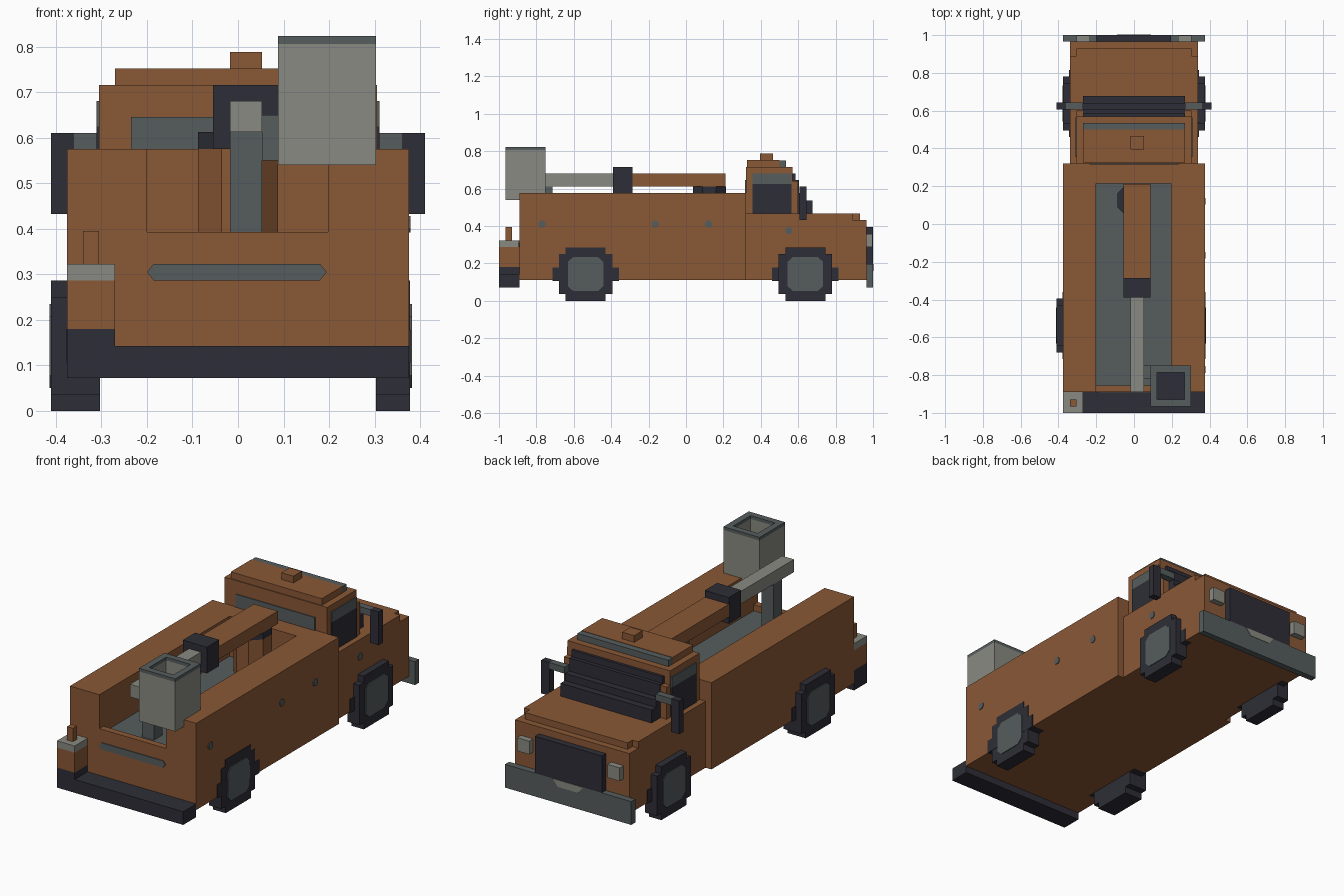
import bpy
import bmesh
import math

cube = bpy.data.objects.get("Cube")
if cube:
    bpy.data.objects.remove(cube, do_unlink=True)


def material(name, rgb):
    m = bpy.data.materials.new(name)
    m.use_nodes = True
    m.diffuse_color = (*rgb, 1)
    m.node_tree.nodes["Principled BSDF"].inputs["Base Color"].default_value = (*rgb, 1)
    return m


ORANGE = material("burnt_orange", (0.254, 0.098, 0.037))
DARK = material("dark_slate", (0.027, 0.027, 0.038))
GREY = material("mid_grey", (0.093, 0.109, 0.109))
LIGHT = material("light_grey", (0.254, 0.254, 0.223))


def finish(name, bm, mat):
    bmesh.ops.recalc_face_normals(bm, faces=bm.faces)
    mesh = bpy.data.meshes.new(name)
    bm.to_mesh(mesh)
    bm.free()
    mesh.materials.append(mat)
    ob = bpy.data.objects.new(name, mesh)
    bpy.context.collection.objects.link(ob)
    return ob


def box(name, mat, x, y, z):
    """Box from (low, high) ranges on each axis."""
    bm = bmesh.new()
    bmesh.ops.create_cube(bm, size=1)
    for v in bm.verts:
        v.co = [(r[0] + r[1]) / 2 + c * (r[1] - r[0]) for c, r in zip(v.co, (x, y, z))]
    return finish(name, bm, mat)


def prism(name, mat, x, profile):
    """Side profile of (y, z) points extruded across x."""
    bm = bmesh.new()
    face = bm.faces.new([bm.verts.new((x[0], *p)) for p in profile])
    new = bmesh.ops.extrude_face_region(bm, geom=[face])["geom"]
    bmesh.ops.translate(bm, vec=(x[1] - x[0], 0, 0),
                        verts=[v for v in new if isinstance(v, bmesh.types.BMVert)])
    return finish(name, bm, mat)


def octagon(name, mat, radius, centre, z):
    bm = bmesh.new()
    bmesh.ops.create_cone(bm, cap_ends=True, segments=8, radius1=radius, radius2=radius,
                          depth=z[1] - z[0])
    turn = math.pi / 8
    for v in bm.verts:
        a = math.atan2(v.co.y, v.co.x) + turn
        v.co = (centre[0] + radius * math.cos(a), centre[1] + radius * math.sin(a),
                v.co.z + sum(z) / 2)
    return finish(name, bm, mat)


def quadrants(corner, y, z):
    """Mirror quarter outline points into a closed outline."""
    back = corner[::-1]
    pts = corner + [(-a, b) for a, b in back] + [(-a, -b) for a, b in corner] \
        + [(a, -b) for a, b in back]
    return [(y + a, z + b) for a, b in pts]


# Rear body with an open bed
BODY = (-0.375, 0.375)
REAR = (-0.89, 0.32)
WELL = (-0.2, 0.197)
box("rear_body_base", ORANGE, BODY, REAR, (0.11, 0.355))
box("bed_wall_right", ORANGE, (BODY[0], WELL[0]), REAR, (0.355, 0.575))
box("bed_wall_left", ORANGE, (WELL[1], BODY[1]), REAR, (0.355, 0.575))
box("bed_front_block", ORANGE, WELL, (0.215, 0.32), (0.355, 0.575))
box("tailgate", ORANGE, WELL, (-0.89, -0.855), (0.355, 0.393))
box("bed_floor", GREY, WELL, (-0.855, 0.215), (0.355, 0.36))
s = 0.018
prism_y = [(-0.2, 0.305), (-0.185, 0.323), (0.18, 0.323), (0.195, 0.305),
           (0.18, 0.287), (-0.185, 0.287)]
stripe = prism("tailgate_stripe", GREY, (0.89, 0.895), prism_y)
stripe.rotation_euler.z = -math.pi / 2
stripe.scale.y = 1
stripe.location = (0, 0, 0)
for y, z, x in ((-0.77, 0.41, 0.375), (-0.165, 0.41, 0.375), (0.12, 0.41, 0.375),
                (0.55, 0.375, 0.34)):
    dot = [(s, s / 2), (s / 2, s)]
    prism("side_marker", GREY, (x, x + 0.004), quadrants(dot, y, z))

# Rear bumper and corner locker
box("rear_bumper", DARK, BODY, (-1, -0.89), (0.072, 0.143))
LOCKER = (-0.375, -0.27)
box("locker_base", DARK, LOCKER, (-1, -0.89), (0.143, 0.18))
box("locker_body", ORANGE, LOCKER, (-1, -0.89), (0.18, 0.287))
box("locker_lid", LIGHT, LOCKER, (-1, -0.89), (0.287, 0.323))
box("locker_post", ORANGE, (-0.34, -0.305), (-0.965, -0.93), (0.323, 0.395))

# Boom on its turret
octagon("turret_pedestal", ORANGE, 0.095, (0, 0.125), (0.36, 0.575))
octagon("turret_ring", DARK, 0.095, (0, 0.125), (0.575, 0.612))
box("lower_boom", ORANGE, (-0.055, 0.088), (-0.285, 0.212), (0.612, 0.68))
box("boom_collar", DARK, (-0.055, 0.088), (-0.39, -0.285), (0.575, 0.716))
box("upper_boom", LIGHT, (-0.018, 0.053), (-0.89, -0.39), (0.612, 0.68))
box("boom_rest", GREY, (-0.018, 0.053), (-0.79, -0.715), (0.36, 0.612))
box("bucket_bracket", GREY, (0.053, 0.088), (-0.82, -0.75), (0.55, 0.65))

# Hollow bucket
BX, BY = (0.088, 0.303), (-0.965, -0.75)
T = 0.035
for part, mat, z in (("wall", LIGHT, (0.54, 0.806)), ("rim", GREY, (0.806, 0.823))):
    for i in (0, 1):
        side = -T if i else T
        box("bucket_" + part, mat, sorted((BX[i], BX[i] + side)), BY, z)
        box("bucket_" + part, mat, (BX[0] + T, BX[1] - T), sorted((BY[i], BY[i] + side)), z)
box("bucket_floor", LIGHT, (BX[0] + T, BX[1] - T), (BY[0] + T, BY[1] - T), (0.54, 0.57))
box("bucket_mat", DARK, (BX[0] + T, BX[1] - T), (BY[0] + T, BY[1] - T), (0.57, 0.576))

# Cab and bonnet
box("cab_lower", ORANGE, (-0.34, 0.34), (0.32, 0.965), (0.11, 0.432))
box("bonnet", ORANGE, (-0.305, 0.305), (0.32, 0.93), (0.432, 0.467))
box("cab_shoulder", ORANGE, (-0.34, 0.34), (0.32, 0.89), (0.432, 0.467))
box("cab_upper", ORANGE, (-0.305, 0.305), (0.32, 0.57), (0.467, 0.716))
box("roof", ORANGE, (-0.27, 0.27), (0.325, 0.5), (0.716, 0.752))
box("roof_visor", GREY, (-0.27, 0.27), (0.5, 0.535), (0.7, 0.75))
box("beacon", ORANGE, (-0.018, 0.053), (0.395, 0.465), (0.752, 0.788))
box("rear_window", GREY, (-0.235, 0.235), (0.315, 0.32), (0.575, 0.645))

# Stepped windscreen and its pillars
for top, y in ((0.716, 0.565), (0.68, 0.585), (0.645, 0.605), (0.575, 0.64), (0.537, 0.677)):
    box("windscreen_step", DARK, (-0.27, 0.27), (0.53, y), (0.467, top))
for sx in (-1, 1):
    def mirrored(a, b):
        return sorted((sx * a, sx * b))
    box("windscreen_pillar", ORANGE, mirrored(0.27, 0.305), (0.57, 0.6), (0.467, 0.64))
    box("door_window", DARK, mirrored(0.305, 0.311), (0.355, 0.565), (0.467, 0.625))
    box("door_window_top", GREY, mirrored(0.305, 0.311), (0.355, 0.565), (0.625, 0.68))

    # Door mirrors
    box("mirror_arm", GREY, mirrored(0.27, 0.36), (0.607, 0.643), (0.575, 0.61))
    box("mirror", DARK, mirrored(0.36, 0.41), (0.607, 0.643), (0.432, 0.61))

    # Headlights
    box("headlight", LIGHT, mirrored(0.232, 0.305), (0.965, 0.998), (0.287, 0.358))

# Grille and front bumper
box("grille", DARK, (-0.2, 0.197), (0.965, 1), (0.197, 0.395))
box("front_bumper", GREY, BODY, (0.965, 1), (0.072, 0.197))
plate = prism("number_plate", LIGHT, (1, 1.003),
              [(-0.09, 0.197), (0.09, 0.197), (0.06, 0.16), (-0.06, 0.16)])
plate.rotation_euler.z = math.pi / 2
plate.location.y = -0.001

# Wheels: stepped tyre, side lugs and hub
STEPS = [(0.143, 0.036), (0.143, 0.107), (0.107, 0.107), (0.107, 0.143)]
LUGS = [(0.178, 0.036)]
HUB = [(0.095, 0.065), (0.065, 0.092)]
for name, y, sx, outer, lug in (("rear_right", -0.537, -1, 0.41, 0.378),
                                ("rear_left", -0.537, 1, 0.378, 0.379),
                                ("front_right", 0.638, -1, 0.375, 0.344),
                                ("front_left", 0.638, 1, 0.375, 0.344)):
    for part, mat, shape, a, b in (("tyre", DARK, STEPS, 0.303, outer),
                                   ("tyre_lugs", DARK, LUGS, 0.303, lug),
                                   ("hub", GREY, HUB, outer - 0.01, outer + 0.004)):
        prism(name + "_" + part, mat, (sx * a, sx * b), quadrants(shape, y, 0.143))
